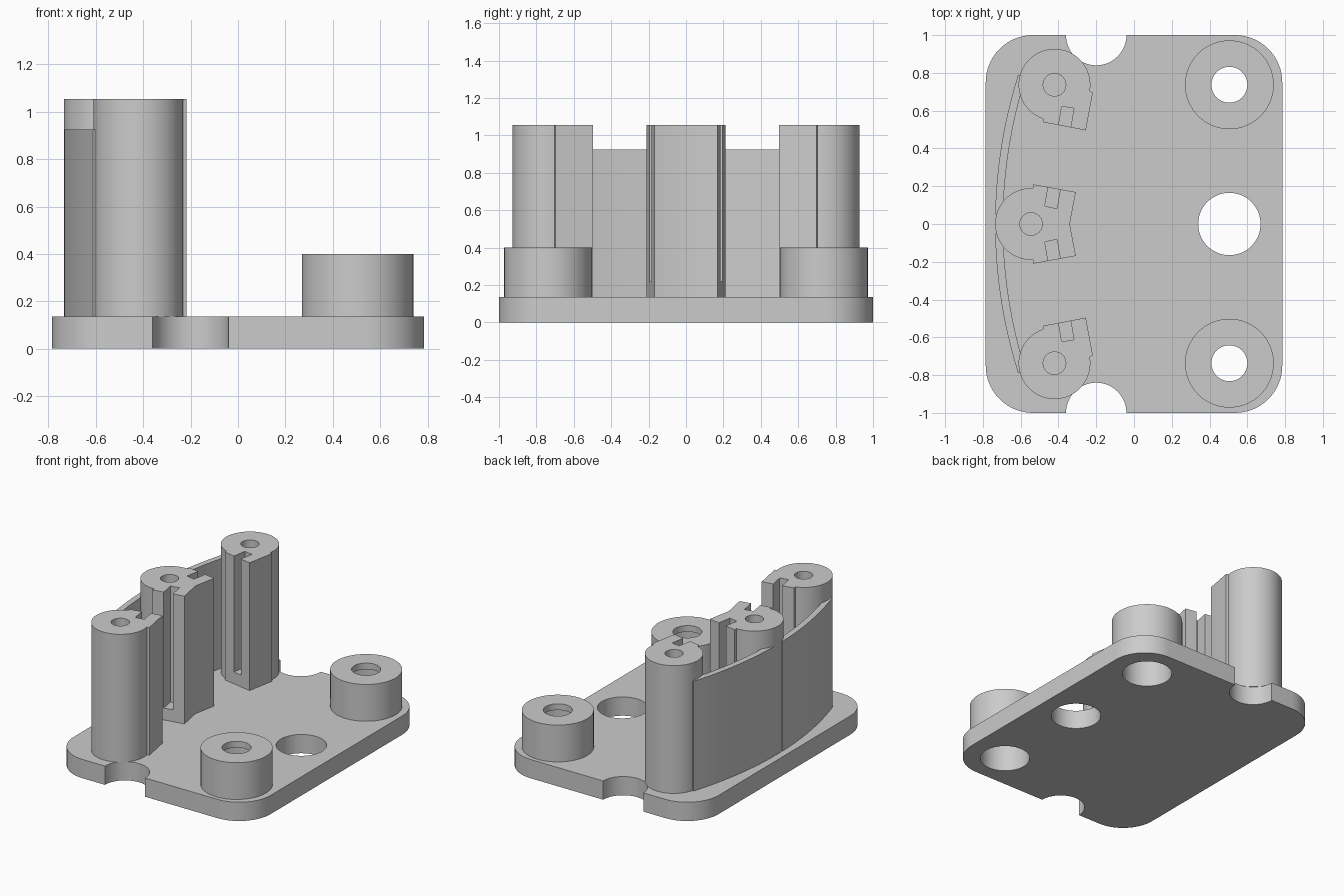
import bpy, bmesh, math

if "Cube" in bpy.data.objects:
    bpy.data.objects.remove(bpy.data.objects["Cube"])

grey = bpy.data.materials.new("plain_grey")
grey.diffuse_color = (0.6, 0.6, 0.6, 1)
grey.use_nodes = True
grey.node_tree.nodes["Principled BSDF"].inputs["Base Color"].default_value = grey.diffuse_color

PLATE_TOP, POST_TOP, WALL_TOP, BOSS_TOP = 0.135, 1.055, 0.925, 0.4


def arc(cx, cy, r, a0, a1, n):
    """Points along an arc, angles in degrees."""
    return [(cx + r * math.cos(math.radians(a0 + (a1 - a0) * i / n)),
             cy + r * math.sin(math.radians(a0 + (a1 - a0) * i / n))) for i in range(n + 1)]


def circle(cx, cy, r, n=64):
    return arc(cx, cy, r, 0, 360, n)[:-1]


def flip(points):
    """Mirror an outline across the x axis, keeping its winding."""
    return [(x, -y) for x, y in reversed(points)]


def prism(name, outline, z0, z1):
    """Extrude a counter-clockwise outline from z0 to z1."""
    bm = bmesh.new()
    base = bm.faces.new([bm.verts.new((x, y, z0)) for x, y in outline])
    top = bmesh.ops.extrude_face_region(bm, geom=[base])["geom"]
    bmesh.ops.translate(bm, vec=(0, 0, z1 - z0),
                        verts=[v for v in top if isinstance(v, bmesh.types.BMVert)])
    bmesh.ops.recalc_face_normals(bm, faces=bm.faces)
    mesh = bpy.data.meshes.new(name)
    bm.to_mesh(mesh)
    bm.free()
    mesh.materials.append(grey)
    obj = bpy.data.objects.new(name, mesh)
    bpy.context.collection.objects.link(obj)
    return obj


def cut(obj, cutters):
    """Subtract prisms given as (outline, z0, z1)."""
    tools = []
    for outline, z0, z1 in cutters:
        tool = prism("cutter", outline, z0, z1)
        tool.hide_render = True
        mod = obj.modifiers.new("cut", 'BOOLEAN')
        mod.operation, mod.solver, mod.object = 'DIFFERENCE', 'EXACT', tool
        tools.append(tool)
    deps = bpy.context.evaluated_depsgraph_get()
    mesh = bpy.data.meshes.new_from_object(obj.evaluated_get(deps))
    obj.modifiers.clear()
    obj.data = mesh
    for tool in tools:
        bpy.data.objects.remove(tool)


parts = []

# Base plate with rounded corners, edge notches and through holes
R = 0.25
outline = []
for sx, sy, a in ((1, 1, 0), (-1, 1, 90), (-1, -1, 180), (1, -1, 270)):
    outline += arc(sx * (0.785 - R), sy * (1 - R), R, a, a + 90, 16)
plate = prism("base_plate", outline, 0, PLATE_TOP)
cut(plate, [(circle(-0.2, s, 0.16), -0.1, 0.3) for s in (1, -1)]
    + [(circle(0.505, y, 0.165), -0.1, 0.3) for y in (-0.737, 0, 0.737)])
parts.append(plate)

# Screw bosses: wide bore from below, thin lip with a small hole on top
for s, side in ((1, "back"), (-1, "front")):
    boss = prism("boss_" + side, circle(0.505, s * 0.737, 0.235), PLATE_TOP, BOSS_TOP)
    cut(boss, [(circle(0.505, s * 0.737, 0.165), 0, BOSS_TOP - 0.045),
               (circle(0.505, s * 0.737, 0.095), 0.2, 0.6)])
    parts.append(boss)

# Slotted end posts
end_outline = arc(-0.421, 0.737, 0.19, -10.6, 251, 48) + [
    (-0.482, 0.539), (-0.255, 0.496), (-0.218, 0.697)]
end_slot = [(-0.382, 0.623), (-0.406, 0.485), (-0.342, 0.474), (-0.318, 0.612)]
for side, f in (("back", list), ("front", flip)):
    post = prism("post_" + side, f(end_outline), PLATE_TOP, POST_TOP)
    cut(post, [(f(end_slot), 0.22, 1.2),
               (f(circle(-0.421, 0.737, 0.06, 32)), 0.5, 1.2)])
    parts.append(post)

# Slotted middle post
mid_outline = arc(-0.545, 0, 0.19, 87, 273, 40) + [
    (-0.535, -0.21), (-0.308, -0.169), (-0.34, 0), (-0.308, 0.169), (-0.535, 0.21)]
mid_slot = [(-0.472, 0.095), (-0.408, 0.082), (-0.384, 0.22), (-0.448, 0.233)]
post = prism("post_middle", mid_outline, PLATE_TOP, POST_TOP)
cut(post, [(mid_slot, 0.22, 1.2), (flip(mid_slot), 0.22, 1.2),
           (circle(-0.545, 0, 0.06, 32), 0.5, 1.2)])
parts.append(post)

# Curved wall joining the posts, in two halves that end inside them
RO, T = 2.62, 0.042
cx = -0.735 + RO
a0, a1 = (math.degrees(math.asin(y / RO)) for y in (0.05, 0.79))
half = (arc(cx, 0, RO, 180 - a0, 180 - a1, 20)
        + arc(cx, 0, RO - T, 180 - a1, 180 - a0, 20))[::-1]
for side, f in (("back", list), ("front", flip)):
    parts.append(prism("curved_wall_" + side, f(half), PLATE_TOP, WALL_TOP))

# Smooth round sides, crisp edges
bpy.ops.object.select_all(action='DESELECT')
for obj in parts:
    obj.select_set(True)
bpy.context.view_layer.objects.active = parts[0]
bpy.ops.object.shade_smooth_by_angle(angle=math.radians(30))
